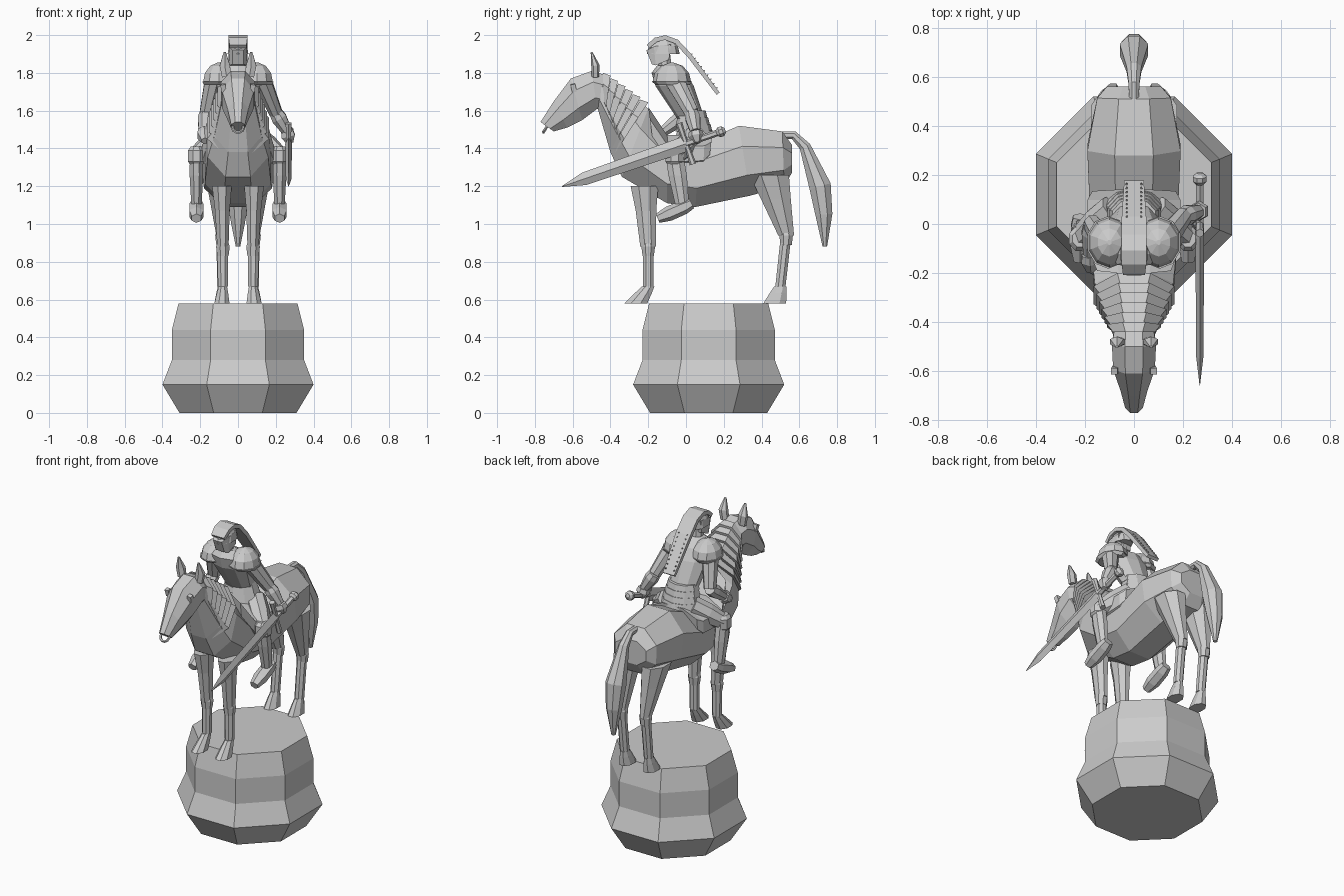
import bpy, bmesh, math
from mathutils import Vector

old = bpy.data.objects.get("Cube")
if old:
    bpy.data.objects.remove(old, do_unlink=True)

grey = (.6, .6, .6, 1)
stone = bpy.data.materials.new("grey stone")
stone.use_nodes = True
stone.diffuse_color = grey
stone.node_tree.nodes["Principled BSDF"].inputs["Base Color"].default_value = grey
UP = Vector((0, 0, 1))
RIGHTWARD = Vector((1, 0, 0))


def skin(name, rings):
    """Bridge rings of points, cap both ends and make the object."""
    bm = bmesh.new()
    loops = [[bm.verts.new(point) for point in ring] for ring in rings]
    count = len(loops[0])
    for lower, upper in zip(loops, loops[1:]):
        for i in range(count):
            j = (i + 1) % count
            bm.faces.new((lower[i], lower[j], upper[j], upper[i]))
    bm.faces.new(loops[0])
    bm.faces.new(loops[-1])
    bmesh.ops.recalc_face_normals(bm, faces=bm.faces)
    mesh = bpy.data.meshes.new(name)
    bm.to_mesh(mesh)
    bm.free()
    mesh.materials.append(stone)
    bpy.context.collection.objects.link(bpy.data.objects.new(name, mesh))


def polygon(centre, across, along, sides, turn=.5):
    """Regular polygon stretched to fill the two half-axes."""
    step = math.tau / sides
    grow = 1 / math.cos(turn * step)
    angles = [step * (k + turn) for k in range(sides)]
    return [centre + grow * (across * math.cos(a) + along * math.sin(a)) for a in angles]


def hull(name, sections, sides=8):
    """Symmetric loft; section = top y, top z, bottom y, bottom z, half width."""
    rings = []
    for top_y, top_z, low_y, low_z, width in sections:
        top, low = Vector((0, top_y, top_z)), Vector((0, low_y, low_z))
        rings.append(polygon((top + low) / 2, RIGHTWARD * width, (top - low) / 2, sides))
    skin(name, rings)


def tube(name, points, radii, depth=1, sides=8, level=False, turn=.5):
    """Loft along a path; depth is the ratio of thickness to width."""
    path = [Vector(p) for p in points]
    rings = []
    for i, centre in enumerate(path):
        ahead = path[min(i + 1, len(path) - 1)] - path[max(i - 1, 0)]
        tangent = UP if level else ahead.normalized()
        across = (RIGHTWARD - tangent * tangent.x).normalized()
        along = tangent.cross(across)
        rings.append(polygon(centre, across * radii[i], along * radii[i] * depth, sides, turn))
    skin(name, rings)


def pair(name, points, radii, **options):
    for word, side in (("left", 1), ("right", -1)):
        mirrored = [Vector((side * x, y, z)) for x, y, z in points]
        tube(f"{word}_{name}", mirrored, radii, **options)


def dome(name, centre, radius, height, depth, build):
    """Half ellipsoid, built singly or as a mirrored pair."""
    angles = [math.radians(a) for a in range(0, 90, 28)]
    points = [Vector(centre) + UP * height * math.sin(a) for a in angles]
    build(name, points, [radius * math.cos(a) for a in angles],
          depth=depth, sides=10, level=True)


def horse_leg(name, hip, knee, ankle, toe, width):
    hip, knee, ankle, toe = map(Vector, (hip, knee, ankle, toe))
    pair(name + "_upper_leg", [hip, hip.lerp(knee, .4), knee], [width, width * .75, .03],
         depth=1.4, level=True)
    pair(name + "_knee_guard", [knee + UP * .02, knee, knee - UP * .05], [.03, .036, .03], level=True)
    pair(name + "_shin", [knee, ankle], [.028, .027], level=True)
    pair(name + "_hoof", [ankle, ankle.lerp(toe, .4), toe], [.022, .03, .04], depth=1.5, level=True)


# Pedestal
heights, widths = (0, .15, .28, .44, .58), (.31, .4, .35, .35, .315)
tube("pedestal", [(0, .12, z) for z in heights], widths, level=True)

# Horse body, running from rump to throat
hull("horse_body", [
    (.56, 1.42, .56, 1.27, .11), (.51, 1.49, .52, 1.2, .15),
    (.28, 1.52, .34, 1.15, .19), (.07, 1.43, .05, 1.09, .18),
    (-.1, 1.46, -.1, 1.11, .175), (-.2, 1.61, -.34, 1.25, .16),
    (-.26, 1.67, -.4, 1.38, .125), (-.45, 1.79, -.47, 1.62, .08)])

# Overlapping neck plates, each flaring toward the rider
front, rear = (-.44, 1.8, -.44, 1.6, .085), (-.2, 1.63, -.38, 1.37, .15)
PLATES = 6
for i in range(PLATES):
    band = []
    for step, flare in ((i, 0), (i + 1, .014)):
        y, z, low_y, low_z, width = [a + (b - a) * step / PLATES for a, b in zip(front, rear)]
        band.append((y, z + flare, low_y, low_z, width + flare))
    hull(f"neck_plate_{i + 1}", band)

# Horse head with ears, eyes and bit
hull("horse_head", [
    (-.43, 1.79, -.43, 1.6, .08), (-.5, 1.81, -.47, 1.61, .09),
    (-.61, 1.77, -.55, 1.55, .085), (-.7, 1.65, -.63, 1.51, .055),
    (-.77, 1.54, -.7, 1.49, .036)])
pair("ear", [(.06, -.48, 1.78), (.07, -.48, 1.84), (.07, -.5, 1.91)], [.025, .027, .006],
     depth=.7, sides=6)
pair("eye", [(.075, -.59, 1.7), (.08, -.6, 1.74)], [.013, .013], sides=4)
bpy.ops.mesh.primitive_torus_add(major_segments=10, minor_segments=5, major_radius=.03,
                                 minor_radius=.008, location=(0, -.74, 1.51), rotation=(1, 0, 0))
bit_ring = bpy.context.object
bit_ring.name = "bit_ring"
bit_ring.data.materials.append(stone)

# Horse legs
horse_leg("front", (.085, -.22, 1.2), (.08, -.2, .88), (.08, -.2, .67), (.085, -.265, .58), .052)
horse_leg("hind", (.1, .44, 1.26), (.085, .53, .94), (.085, .5, .67), (.085, .47, .58), .075)

# Tail
tube("tail", [(0, .5, 1.47), (0, .57, 1.47), (0, .63, 1.41), (0, .71, 1.2), (0, .73, 1.05), (0, .735, .88)],
     [.02, .022, .03, .058, .045, .012])

# Saddle with a raised front
hull("saddle", [(.14, 1.48, .12, 1.32, .17), (.1, 1.47, .09, 1.28, .19),
                (-.1, 1.47, -.08, 1.27, .19), (-.2, 1.62, -.17, 1.4, .15)])

# Rider torso, waist plates and neck
tube("torso", [(0, .05, 1.45), (0, .03, 1.55), (0, -.06, 1.73), (0, -.09, 1.8), (0, -.11, 1.84)],
     [.11, .085, .12, .11, .05], depth=.8, sides=10, level=True)
for i in range(4):
    top = Vector((0, .03 + i * .006, 1.6 - i * .035))
    radius = .088 + i * .008
    tube(f"waist_plate_{i + 1}", [top, top - UP * .04], [radius, radius + .012],
         depth=.8, sides=10, level=True)
tube("neck", [(0, -.11, 1.82), (0, -.12, 1.9)], [.036, .036], level=True)

# Helmet, visor and shoulder domes
hull("visor", [(-.21, 1.92, -.18, 1.845, .03), (-.17, 1.94, -.16, 1.84, .048),
               (-.08, 1.95, -.09, 1.87, .048)], sides=4)
dome("helmet", (0, -.12, 1.9), .055, .09, 1.5, tube)
dome("shoulder_plate", (.1, -.075, 1.75), .085, .105, 1.15, pair)
pair("shoulder_rim", [(.11, -.07, 1.735), (.105, -.075, 1.755)], [.07, .085],
     depth=1.2, sides=10, level=True)

# Studded crest strap running down the back
strap = [Vector((0, y, z)) for y, z in
         ((-.2, 1.94), (-.16, 1.975), (-.11, 1.987), (-.05, 1.965), (.02, 1.89), (.17, 1.69))]
tube("crest_strap", strap, [.045, .05, .05, .05, .05, .04], depth=.25, sides=4)
for i in range(9):
    foot = strap[-2].lerp(strap[-1], i / 9) + Vector((.03, .007, .006))
    pair(f"strap_stud_{i + 1}", [foot, foot + Vector((0, .007, .006))], [.004, .002], sides=4)

# Rider arms: the left reaches for the sword, the right for the reins
arms = {"left": ((.13, -.06, 1.76), (.2, .03, 1.59), (.26, .05, 1.49), (.275, .06, 1.43)),
        "right": ((-.13, -.06, 1.76), (-.17, 0, 1.58), (-.18, -.12, 1.49), (-.175, -.19, 1.44))}
for word, joints in arms.items():
    shoulder, elbow, wrist, fingers = map(Vector, joints)
    tube(word + "_upper_arm", [shoulder, elbow], [.046, .034], depth=1.1)
    tube(word + "_forearm", [elbow, elbow.lerp(wrist, .3), wrist], [.034, .04, .027])
    tube(word + "_hand", [wrist, wrist.lerp(fingers, .4), fingers], [.032, .036, .018], sides=6)

# Rider legs
hip, knee, heel = Vector((.08, .06, 1.47)), Vector((.22, -.06, 1.36)), Vector((.22, -.02, 1.1))
pair("thigh", [hip, hip.lerp(knee, .5), knee], [.06, .06, .045])
pair("knee_plate", [knee + UP * .05, knee + UP * .03, knee - UP * .03, knee - UP * .05],
     [.03, .045, .045, .03], depth=1.1, level=True)
pair("shin_plate", [knee, knee.lerp(heel, .4), heel], [.035, .036, .027], depth=1.35, level=True)
pair("boot", [(.22, .03, 1.11), (.22, -.01, 1.09), (.22, -.09, 1.055), (.22, -.15, 1.03)],
     [.028, .037, .038, .025], depth=.9, sides=6)

# Sword, with parts placed along its axis from the guard
guard = Vector((.268, 0, 1.425))
axis = Vector((0, -.945, -.326))
cross = axis.cross(RIGHTWARD)
tube("sword_blade", [guard, guard + axis * .57, guard + axis * .695], [.018, .015, .001],
     depth=2.3, sides=4, turn=0)
tube("sword_grip", [guard, guard - axis * .18], [.015, .015], sides=6)
tube("sword_guard", [guard + cross * d for d in (-.115, -.05, .05, .115)],
     [.016, .013, .013, .016], sides=6)
tube("sword_pommel", [guard - axis * d for d in (.17, .185, .205, .22)], [.014, .027, .027, .012])
